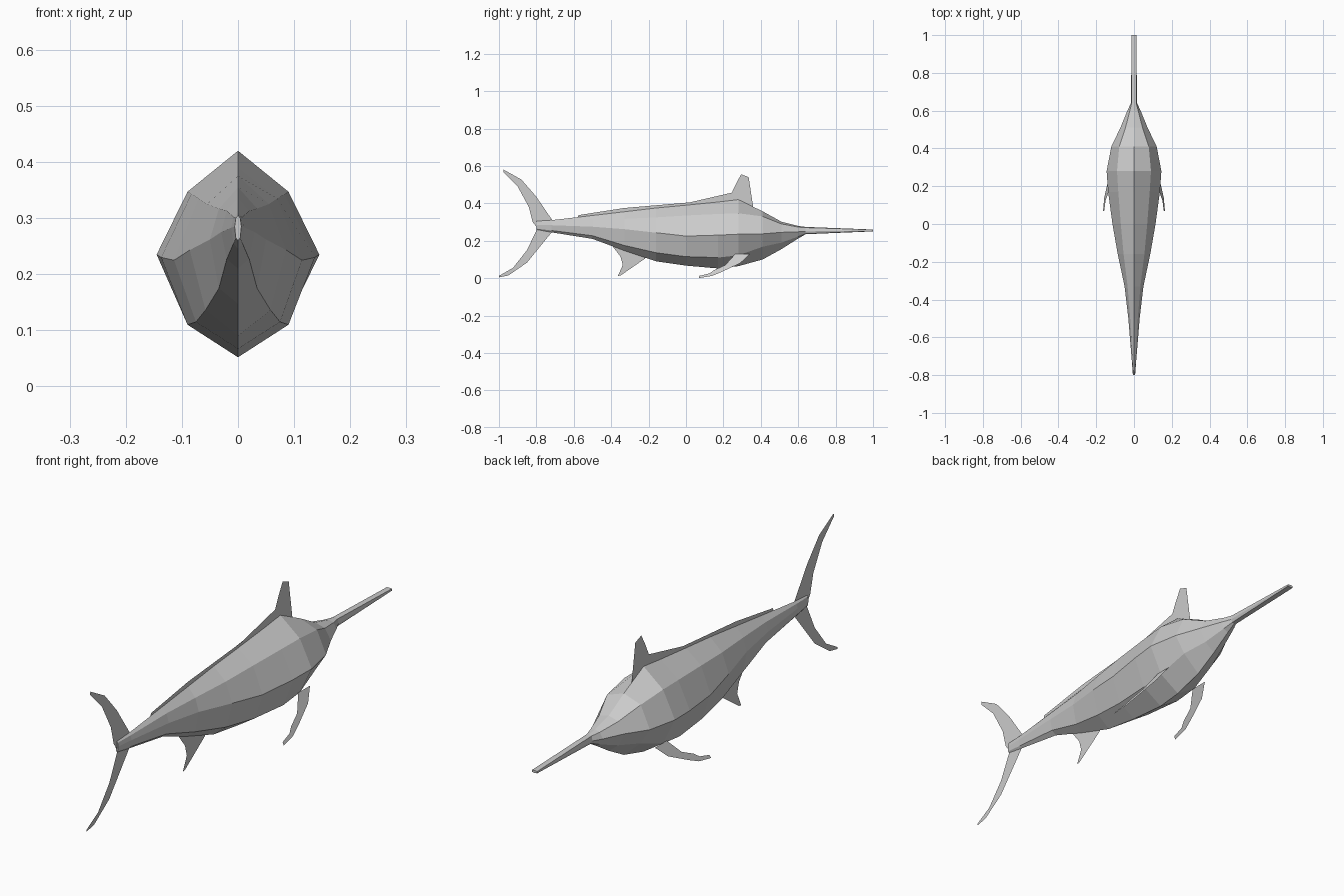
import bpy
import bmesh

default = bpy.data.objects.get("Cube")
if default:
    bpy.data.objects.remove(default, do_unlink=True)

# One plain grey for the whole fish
grey = bpy.data.materials.new("plain_grey")
grey.use_nodes = True
colour = (0.6, 0.6, 0.6, 1.0)
grey.diffuse_color = colour
bsdf = grey.node_tree.nodes["Principled BSDF"]
bsdf.inputs["Base Color"].default_value = colour
bsdf.inputs["Roughness"].default_value = 0.8


def finish(name, bm):
    bmesh.ops.recalc_face_normals(bm, faces=bm.faces)
    mesh = bpy.data.meshes.new(name)
    bm.to_mesh(mesh)
    bm.free()
    mesh.materials.append(grey)
    obj = bpy.data.objects.new(name, mesh)
    bpy.context.collection.objects.link(obj)
    return obj


def loft(name, stations):
    """Skin eight-sided rings: y, top z, three (x, z) side points, bottom z."""
    bm = bmesh.new()
    rings = []
    for y, top, *side, bottom in stations:
        outline = [(0, top), *side, (0, bottom)]
        outline += [(-x, z) for x, z in reversed(side)]
        rings.append([bm.verts.new((x, y, z)) for x, z in outline])
    for a, b in zip(rings, rings[1:]):
        for i in range(8):
            j = (i + 1) % 8
            bm.faces.new((a[i], a[j], b[j], b[i]))
    bm.faces.new(rings[0])
    bm.faces.new(rings[-1])
    return finish(name, bm)


def fin(name, front_edge, back_edge, x_at=lambda z: 0.0):
    """Thin sheet made of a strip between two matching (y, z) edges."""
    bm = bmesh.new()
    rows = [[bm.verts.new((x_at(z), y, z)) for y, z in pair]
            for pair in zip(front_edge, back_edge)]
    for a, b in zip(rows, rows[1:]):
        bm.faces.new((a[0], a[1], b[1], b[0]))
    return finish(name, bm)


# Body, from tail root to snout
snout = (0.64, 0.274, (0.012, 0.27), (0.016, 0.25), (0.01, 0.238), 0.235)
loft("body", [
    (-0.80, 0.305, (0.004, 0.30), (0.006, 0.285), (0.004, 0.265), 0.26),
    (-0.72, 0.31, (0.008, 0.302), (0.012, 0.283), (0.008, 0.255), 0.245),
    (-0.50, 0.335, (0.02, 0.313), (0.03, 0.275), (0.02, 0.227), 0.21),
    (-0.33, 0.355, (0.034, 0.317), (0.05, 0.262), (0.034, 0.175), 0.147),
    (-0.16, 0.375, (0.055, 0.325), (0.086, 0.243), (0.058, 0.136), 0.09),
    (0.0, 0.39, (0.07, 0.335), (0.114, 0.225), (0.075, 0.115), 0.067),
    (0.17, 0.407, (0.083, 0.343), (0.137, 0.23), (0.09, 0.11), 0.052),
    (0.28, 0.42, (0.09, 0.347), (0.145, 0.235), (0.09, 0.122), 0.064),
    (0.41, 0.357, (0.078, 0.33), (0.12, 0.237), (0.075, 0.168), 0.10),
    (0.51, 0.302, (0.045, 0.29), (0.072, 0.245), (0.045, 0.19), 0.155),
    (0.60, 0.279, (0.022, 0.273), (0.035, 0.248), (0.022, 0.222), 0.212),
    snout,
])

# Long bill
loft("bill", [
    snout,
    (1.0, 0.26, (0.012, 0.259), (0.0125, 0.255), (0.012, 0.251), 0.25),
])

# Dorsal fin: low ridge rising to a tall blade
fin("dorsal_fin",
    [(-0.58, 0.31), (-0.33, 0.34), (0.01, 0.37), (0.24, 0.39), (0.36, 0.375),
     (0.335, 0.54)],
    [(-0.575, 0.337), (-0.33, 0.375), (0.02, 0.405), (0.245, 0.457),
     (0.27, 0.51), (0.295, 0.555)])

# Crescent tail, two lobes
fin("tail_upper_lobe",
    [(-0.71, 0.285), (-0.715, 0.31), (-0.80, 0.435), (-0.88, 0.527), (-0.975, 0.58)],
    [(-0.80, 0.275), (-0.82, 0.30), (-0.84, 0.38), (-0.90, 0.49), (-0.977, 0.567)])
fin("tail_lower_lobe",
    [(-0.71, 0.285), (-0.72, 0.243), (-0.85, 0.083), (-0.95, 0.014), (-1.0, 0.004)],
    [(-0.80, 0.275), (-0.80, 0.255), (-0.85, 0.15), (-0.925, 0.055), (-1.0, 0.012)])

# Anal fin under the rear belly
fin("anal_fin",
    [(-0.20, 0.13), (-0.22, 0.104), (-0.295, 0.052), (-0.35, 0.014)],
    [(-0.40, 0.18), (-0.35, 0.115), (-0.338, 0.07), (-0.364, 0.012)])

# Paired swept-back pectoral fins, splayed outward
for label, sign in (("left", 1), ("right", -1)):
    fin("pectoral_fin_" + label,
        [(0.34, 0.128), (0.29, 0.08), (0.19, 0.033), (0.14, 0.012), (0.068, 0.0)],
        [(0.262, 0.128), (0.21, 0.07), (0.15, 0.043), (0.125, 0.025), (0.07, 0.012)],
        lambda z, s=sign: s * (0.164 - 0.54 * z))
